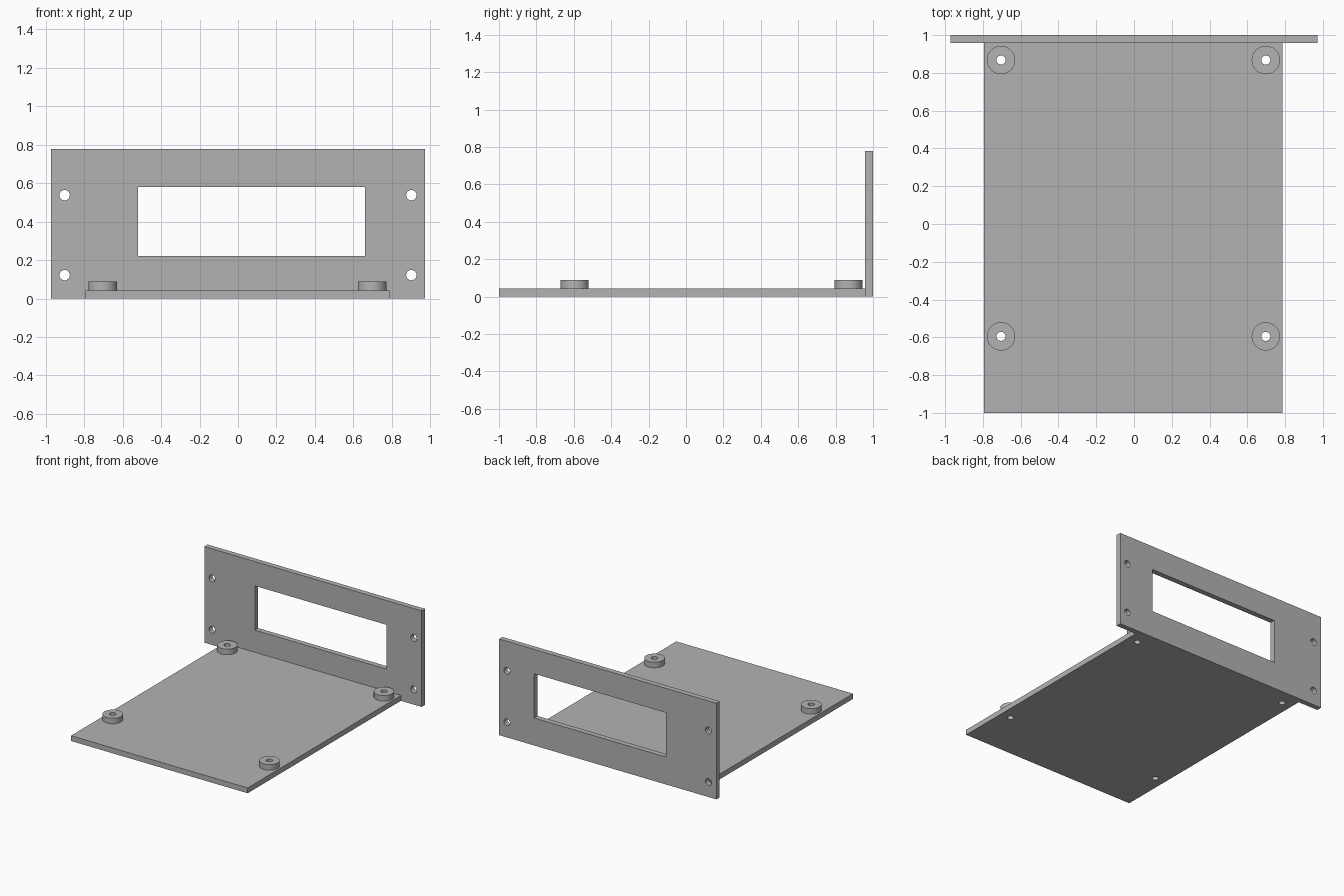
import bpy, math
from mathutils import Matrix

if "Cube" in bpy.data.objects:
    bpy.data.objects.remove(bpy.data.objects["Cube"])

grey = bpy.data.materials.new("plain grey")
grey.diffuse_color = (0.45, 0.45, 0.45, 1)
grey.use_nodes = True
grey.node_tree.nodes["Principled BSDF"].inputs["Base Color"].default_value = grey.diffuse_color


def rect(x0, x1, y0, y1):
    return [(x0, y0), (x1, y0), (x1, y1), (x0, y1)]


def circle(cx, cy, r, n=32):
    return [(cx + r * math.cos(2 * math.pi * i / n),
             cy + r * math.sin(2 * math.pi * i / n)) for i in range(n)]


def plate(name, outlines, thickness, matrix):
    """Extrude a flat outline (first loop) with holes (other loops)."""
    curve = bpy.data.curves.new(name, 'CURVE')
    curve.dimensions = '2D'
    curve.fill_mode = 'BOTH'
    curve.extrude = thickness / 2
    for loop in outlines:
        spline = curve.splines.new('POLY')
        spline.points.add(len(loop) - 1)
        for point, (x, y) in zip(spline.points, loop):
            point.co = (x, y, 0, 1)
        spline.use_cyclic_u = True
    obj = bpy.data.objects.new(name, curve)
    bpy.context.collection.objects.link(obj)
    bpy.ops.object.select_all(action='DESELECT')
    obj.select_set(True)
    bpy.context.view_layer.objects.active = obj
    bpy.ops.object.convert(target='MESH')
    obj = bpy.context.object
    # Weld caps to walls and make the normals consistent
    bpy.ops.object.mode_set(mode='EDIT')
    bpy.ops.mesh.select_all(action='SELECT')
    bpy.ops.mesh.remove_doubles(threshold=0.0001)
    bpy.ops.mesh.normals_make_consistent(inside=False)
    bpy.ops.object.mode_set(mode='OBJECT')
    obj.data.transform(matrix)
    obj.data.materials.clear()
    obj.data.materials.append(grey)
    bpy.ops.object.shade_smooth_by_angle(angle=math.radians(30))
    return obj


T = 0.043                     # sheet thickness
BACK = 1 - T                  # where the base meets the panel
posts = [(x, y) for x in (-0.704, 0.698) for y in (-0.595, 0.868)]

# Base plate with a screw hole under each standoff
plate("base_plate",
      [rect(-0.793, 0.787, -1, BACK)] + [circle(x, y, 0.024) for x, y in posts],
      T, Matrix.Translation((0, 0, T / 2)))

# Standoff rings
for i, (x, y) in enumerate(posts):
    plate(f"standoff_{i + 1}", [circle(x, y, 0.075, 48), circle(x, y, 0.024)],
          0.045, Matrix.Translation((0, 0, T + 0.0225)))

# Upright panel with display window and four mounting holes
mounts = [circle(x, z, 0.027) for x in (-0.902, 0.902) for z in (0.122, 0.538)]
plate("upright_panel",
      [rect(-0.972, 0.972, 0, 0.777), rect(-0.52, 0.66, 0.222, 0.58)] + mounts,
      T, Matrix.Translation((0, 1 - T / 2, 0)) @ Matrix.Rotation(math.pi / 2, 4, 'X'))
